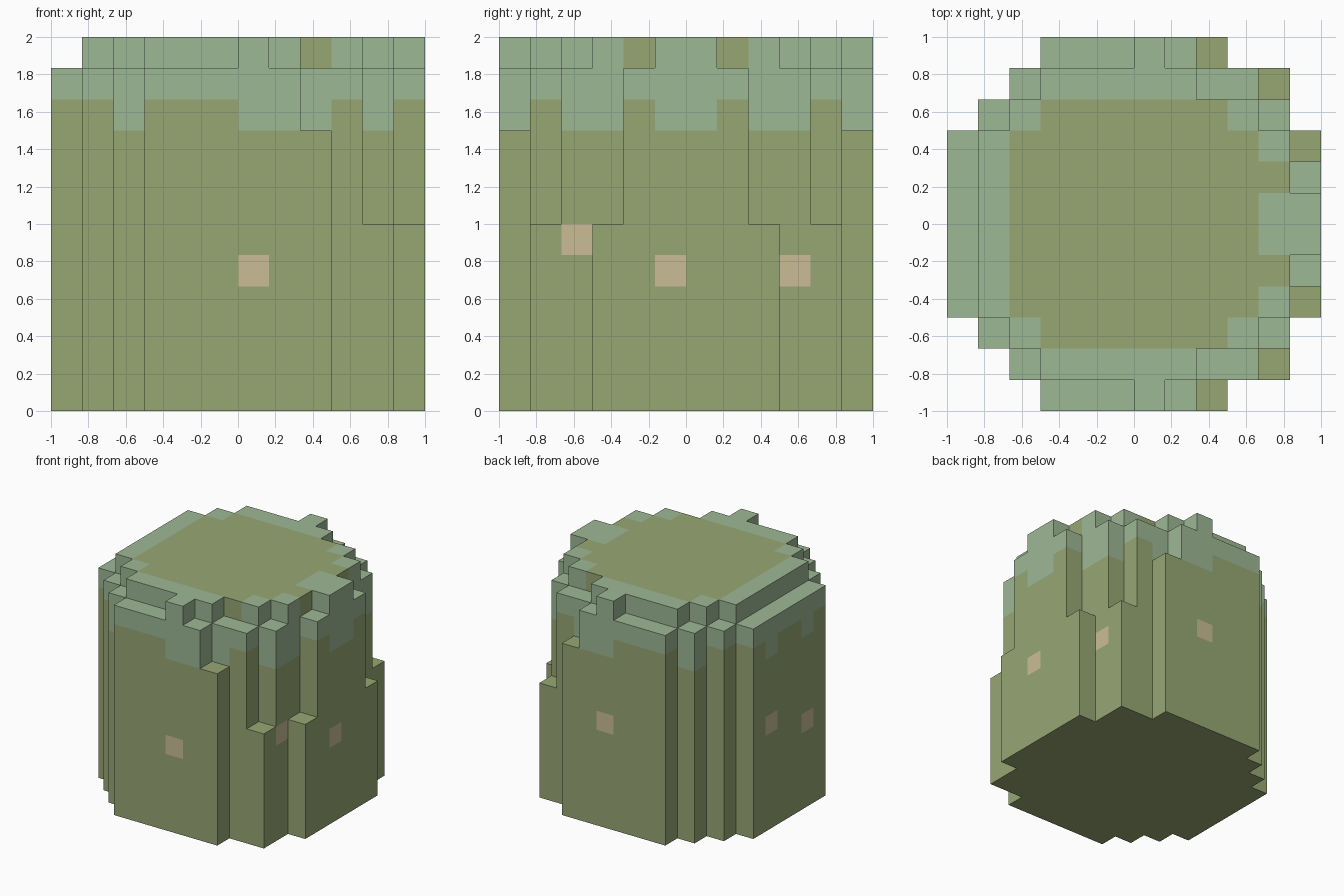
import bpy, bmesh
from mathutils import Vector

cube = bpy.data.objects.get("Cube")
if cube:
    bpy.data.objects.remove(cube, do_unlink=True)

N = 12                # blocks along each side
S = 2 / N             # block size

# Column kinds: (height in blocks, level where the moss begins)
KINDS = {
    "p": (6, N),      # low post
    "n": (9, N),      # notched post
    "r": (11, 10),    # lower rim
    "d": (11, 9),     # lower rim with a moss drip
    "D": (12, 9),     # upper rim with a moss drip
    "o": (12, N),     # bare core
}

# Column plan from the front row to the middle; the back mirrors it
HALF = [
    "...rrrDdn...",
    "..dDDDDDdrp.",
    ".rDooooooDd.",
    "rDooooooooDp",
    "dDooooooooor",
    "rDooooooooDD",
]
PLAN = HALF + HALF[::-1]

# Pale spots: column, row, level
SPOTS = [(6, 0, 4), (6, 11, 5), (10, 2, 5), (11, 5, 4),
         (10, 9, 4), (0, 7, 5), (0, 4, 4)]


def material(name, rgb):
    """Flat material from a display colour, converted to linear."""
    color = [((c / 255 + 0.055) / 1.055) ** 2.4 for c in rgb] + [1]
    mat = bpy.data.materials.new(name)
    mat.use_nodes = True
    mat.diffuse_color = color
    bsdf = mat.node_tree.nodes["Principled BSDF"]
    bsdf.inputs["Base Color"].default_value = color
    bsdf.inputs["Roughness"].default_value = 0.9
    return mat


# Stack the columns into blocks, each belonging to a part
blocks = {}
for row, line in enumerate(PLAN):
    for col, kind in enumerate(line):
        if kind in KINDS:
            height, moss = KINDS[kind]
            for level in range(height):
                blocks[col, row, level] = "moss_rim" if level >= moss else "body"
for spot in SPOTS:
    blocks[spot] = "spots"


def block_sides(cell):
    """Yield the outward quads of a block that touch open air."""
    for axis in range(3):
        for sign in (-1, 1):
            near = list(cell)
            near[axis] += sign
            if tuple(near) in blocks:
                continue
            u, v = Vector(), Vector()
            u[(axis + 1) % 3] = 1
            v[(axis + 2) % 3] = 1
            base = Vector(cell)
            base[axis] += sign > 0
            quad = [base, base + u, base + u + v, base + v]
            yield quad if sign > 0 else quad[::-1]


def build_part(name, mat):
    """Join the visible sides of one part into clean flat faces."""
    bm = bmesh.new()
    for cell, part in blocks.items():
        if part == name:
            for quad in block_sides(cell):
                bm.faces.new([bm.verts.new(p * S - Vector((1, 1, 0)))
                              for p in quad])
    bmesh.ops.remove_doubles(bm, verts=bm.verts, dist=S / 100)
    bmesh.ops.dissolve_limit(bm, angle_limit=0.01, verts=bm.verts, edges=bm.edges)
    mesh = bpy.data.meshes.new(name)
    bm.to_mesh(mesh)
    bm.free()
    mesh.materials.append(mat)
    bpy.context.collection.objects.link(bpy.data.objects.new(name, mesh))


build_part("body", material("olive green", (151, 167, 116)))
build_part("moss_rim", material("sage green", (158, 184, 149)))
build_part("spots", material("pale tan", (202, 190, 149)))
